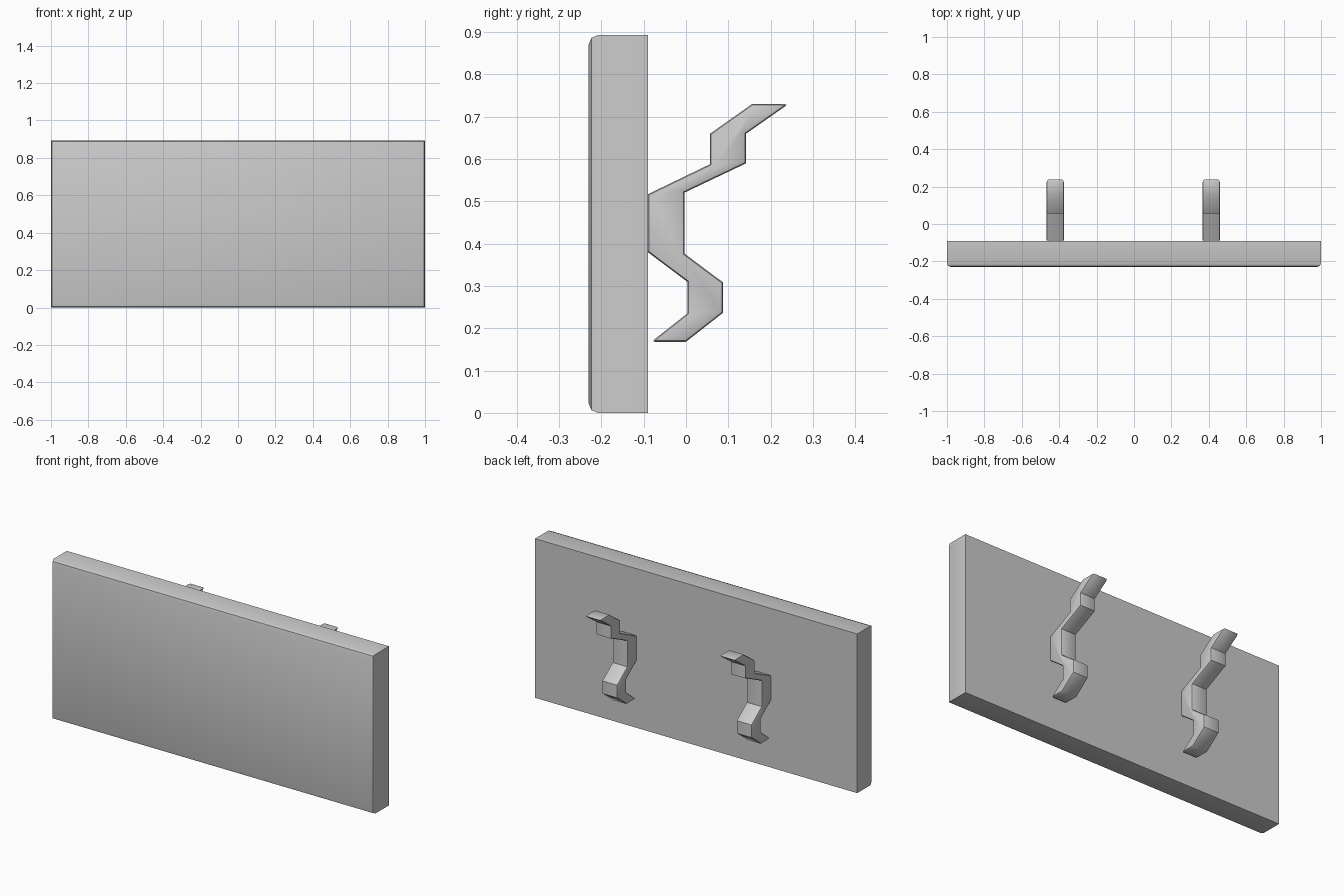
import bpy, bmesh, math

if "Cube" in bpy.data.objects:
    bpy.data.objects.remove(bpy.data.objects["Cube"])


def finish(bm, name):
    bmesh.ops.recalc_face_normals(bm, faces=bm.faces)
    mesh = bpy.data.meshes.new(name)
    bm.to_mesh(mesh)
    bm.free()
    obj = bpy.data.objects.new(name, mesh)
    bpy.context.collection.objects.link(obj)
    bpy.ops.object.select_all(action='DESELECT')
    obj.select_set(True)
    bpy.context.view_layer.objects.active = obj
    bpy.ops.object.shade_smooth_by_angle(angle=math.radians(38))
    return obj


def bevel(bm, edges, width):
    bmesh.ops.bevel(bm, geom=edges, offset=width, segments=2, profile=0.5,
                    affect='EDGES', clamp_overlap=False)


# Flat panel with only its front rim rounded
def make_panel():
    bm = bmesh.new()
    bmesh.ops.create_cube(bm, size=1)
    for v in bm.verts:
        v.co.x *= 2
        v.co.y = -0.16 + v.co.y * 0.14
        v.co.z = (v.co.z + 0.5) * 0.893
    bevel(bm, [e for e in bm.edges if all(v.co.y < -0.2 for v in e.verts)], 0.022)
    finish(bm, "panel")


# Zigzag hook outline (y, z); the two pointed tips are rounded afterwards
OUTLINE = [(0.156, 0.73), (0.057, 0.66), (0.057, 0.588), (-0.09, 0.517),
           (-0.09, 0.38), (0.003, 0.31), (0.003, 0.235), (-0.082, 0.168),
           (0.0, 0.168), (0.088, 0.237), (0.088, 0.308), (-0.003, 0.376),
           (-0.003, 0.521), (0.142, 0.59), (0.142, 0.66), (0.242, 0.73)]
TIPS = (7, 15)


def make_hook(name, x, width=0.096):
    bm = bmesh.new()
    a = [bm.verts.new((x - width / 2, y, z)) for y, z in OUTLINE]
    b = [bm.verts.new((x + width / 2, y, z)) for y, z in OUTLINE]
    bm.faces.new(a)
    bm.faces.new(b[::-1])
    n = len(OUTLINE)
    for i in range(n):
        j = (i + 1) % n
        bm.faces.new((a[i], b[i], b[j], a[j]))
    rims = [bm.edges.get((s[i], s[(i + 1) % n])) for s in (a, b) for i in range(n)]
    tips = [bm.edges.get((a[i], b[i])) for i in TIPS]
    bmesh.ops.recalc_face_normals(bm, faces=bm.faces)
    bevel(bm, rims + tips, 0.009)
    finish(bm, name)


make_panel()
make_hook("left_hook", -0.421)
make_hook("right_hook", 0.413)
